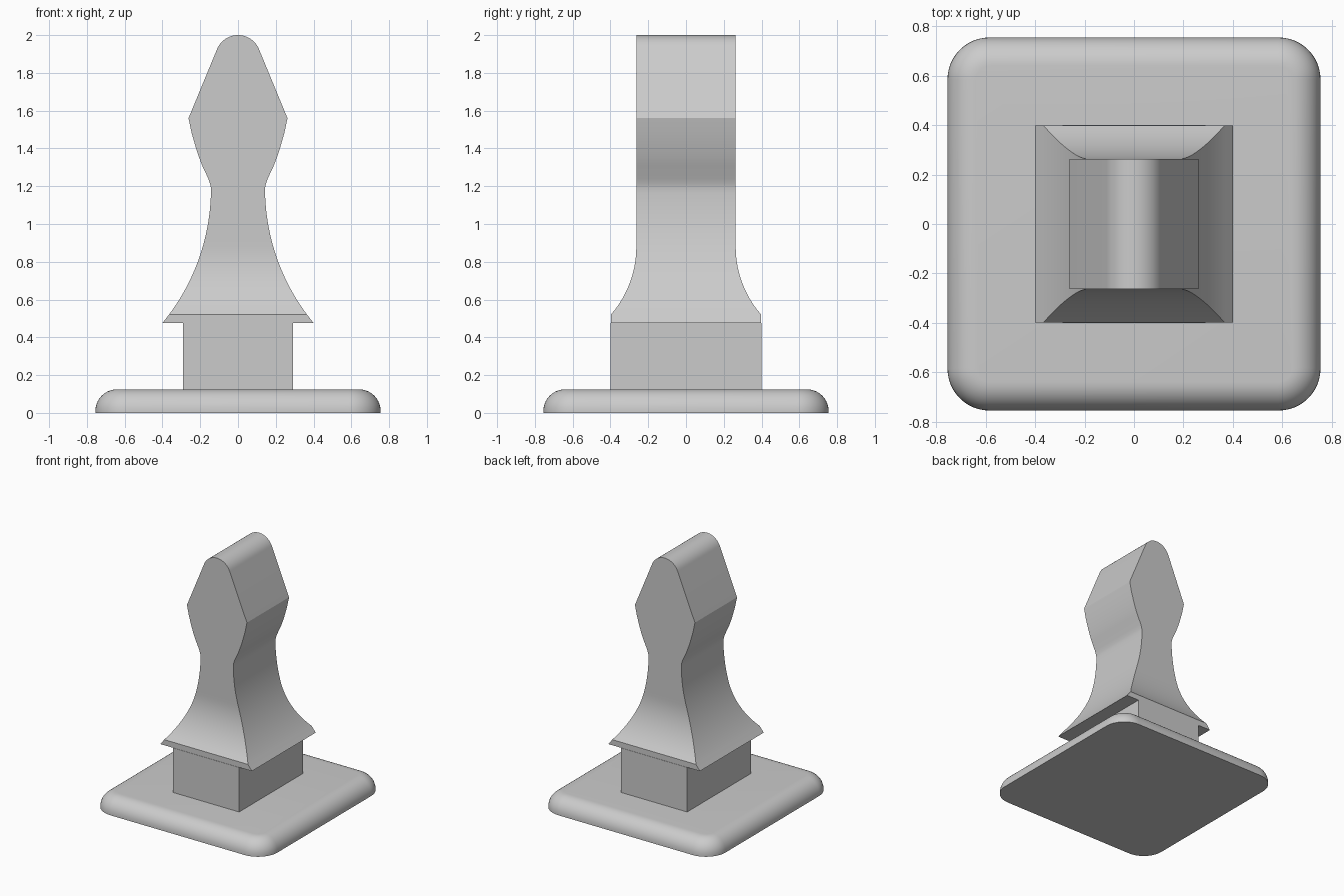
import bpy, bmesh, math

default = bpy.data.objects.get("Cube")
if default:
    bpy.data.objects.remove(default)

grey = bpy.data.materials.new("plain grey")
grey.use_nodes = True
colour = (0.6, 0.6, 0.6, 1)
grey.diffuse_color = colour
grey.node_tree.nodes["Principled BSDF"].inputs["Base Color"].default_value = colour


def finish(bm, name):
    bmesh.ops.recalc_face_normals(bm, faces=bm.faces)
    mesh = bpy.data.meshes.new(name)
    bm.to_mesh(mesh)
    bm.free()
    mesh.materials.append(grey)
    obj = bpy.data.objects.new(name, mesh)
    bpy.context.collection.objects.link(obj)
    bpy.ops.object.select_all(action="DESELECT")
    obj.select_set(True)
    bpy.context.view_layer.objects.active = obj
    bpy.ops.object.shade_smooth_by_angle(angle=math.radians(30))
    return obj


def box(half_x, half_y, z0, z1):
    bm = bmesh.new()
    bmesh.ops.create_cube(bm, size=1)
    for v in bm.verts:
        v.co = (v.co.x * 2 * half_x, v.co.y * 2 * half_y, z0 if v.co.z < 0 else z1)
    return bm


# Base plate: rounded corners, then a rounded top rim
bm = box(0.755, 0.755, 0, 0.125)
upright = [e for e in bm.edges if abs(e.verts[0].co.z - e.verts[1].co.z) > 0.1]
bmesh.ops.bevel(bm, geom=upright, offset=0.17, segments=12, profile=0.5, affect="EDGES")
rim = [e for e in bm.edges if all(v.co.z > 0.12 for v in e.verts)]
bmesh.ops.bevel(bm, geom=rim, offset=0.115, segments=10, profile=0.5, affect="EDGES")
finish(bm, "base_plate")

# Plain block between the plate and the flared body
finish(box(0.29, 0.4, 0.125, 0.476), "neck_block")


# Body: stacked rectangles whose width and depth follow two profiles
def flare(z, narrow, top, radius):
    """Half size of a concave arc that becomes vertical at the given top."""
    drop = max(top - z, 0)
    return narrow + radius - math.sqrt(radius ** 2 - drop ** 2)


def half_depth(z):
    return flare(max(z, 0.52), 0.263, 0.88, 0.548)


profile = [(flare(z, 0.143, 1.19, 1.12), z)
           for z in [0.476] + [0.52 + i * 0.67 / 24 for i in range(25)]]
profile += [(0.147, 1.21), (0.157, 1.24), (0.19, 1.31), (0.207, 1.355),
            (0.222, 1.4), (0.245, 1.48), (0.262, 1.56)]
top_radius = 0.12
for i in range(13):
    a = math.radians(22.5 + 66.5 * i / 12)
    profile.append((top_radius * math.cos(a), 2 - top_radius + top_radius * math.sin(a)))

bm = bmesh.new()
rings = []
for x, z in profile:
    y = half_depth(z)
    rings.append([bm.verts.new((sx * x, sy * y, z))
                  for sx, sy in ((-1, -1), (1, -1), (1, 1), (-1, 1))])
for low, high in zip(rings, rings[1:]):
    for i in range(4):
        j = (i + 1) % 4
        bm.faces.new((low[i], low[j], high[j], high[i]))
bm.faces.new(rings[0])
bm.faces.new(rings[-1])
finish(bm, "flared_body")
